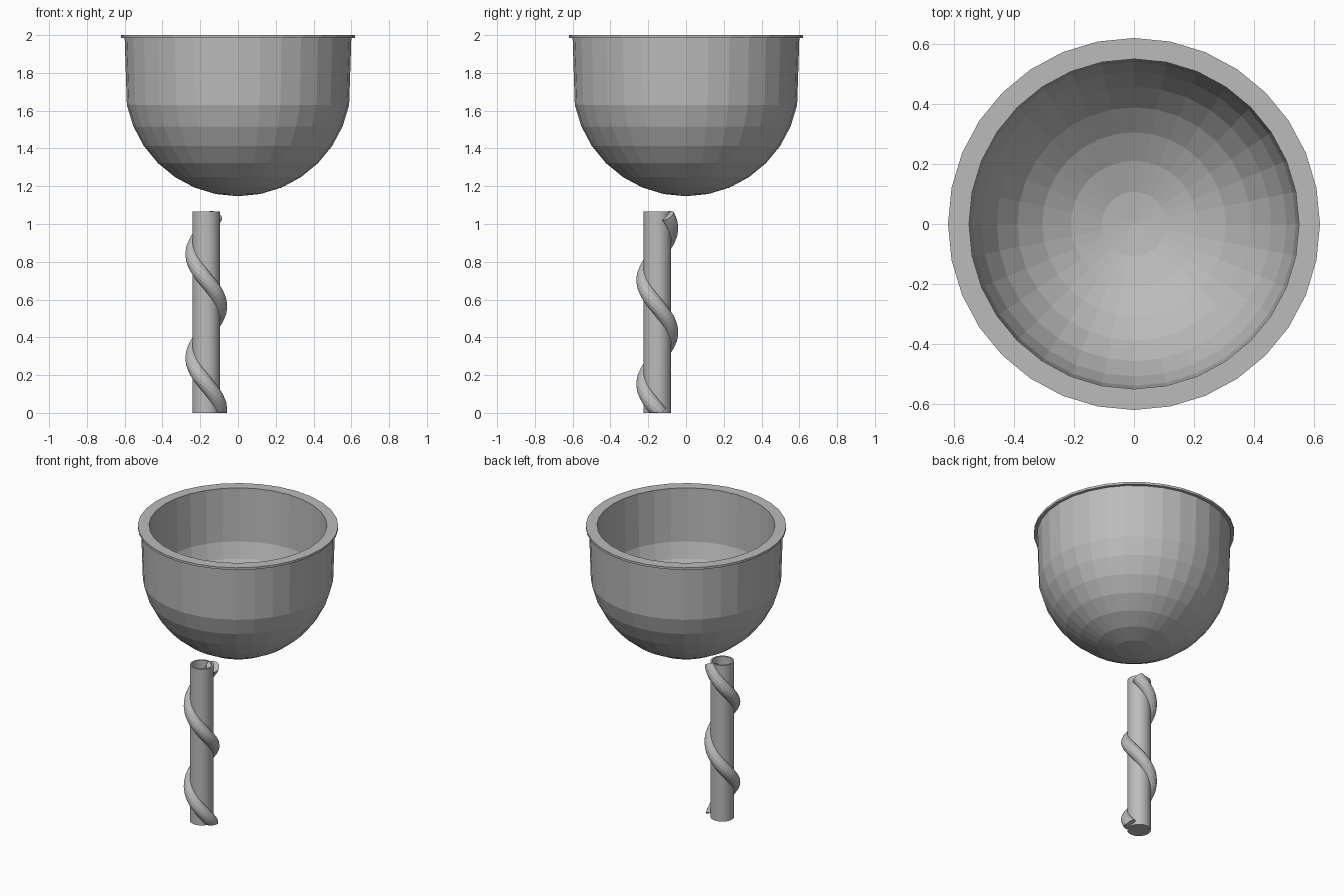
import bpy
from math import sin, cos, pi, radians
from mathutils import Vector

if "Cube" in bpy.data.objects:
    bpy.data.objects.remove(bpy.data.objects["Cube"])

grey = bpy.data.materials.new("light_grey")
grey.diffuse_color = (0.5, 0.5, 0.5, 1)
grey.use_nodes = True
grey.node_tree.nodes["Principled BSDF"].inputs["Base Color"].default_value = grey.diffuse_color


def make(name, verts, faces, smooth=False):
    mesh = bpy.data.meshes.new(name)
    mesh.from_pydata(verts, [], faces)
    mesh.validate()
    ob = bpy.data.objects.new(name, mesh)
    bpy.context.collection.objects.link(ob)
    mesh.materials.append(grey)
    if smooth:
        bpy.ops.object.select_all(action='DESELECT')
        ob.select_set(True)
        bpy.context.view_layer.objects.active = ob
        bpy.ops.object.shade_smooth_by_angle(angle=radians(35))
    return ob


def lathe(name, profile, sides, cx=0, cy=0, closed=False, smooth=False):
    """Spin an (r, z) profile; r = 0 becomes a single pole."""
    verts, rings, faces = [], [], []
    for r, z in profile:
        start = len(verts)
        if r == 0:
            verts.append((cx, cy, z))
            rings.append([start] * sides)
        else:
            verts += [(cx + r * cos(2 * pi * k / sides), cy + r * sin(2 * pi * k / sides), z)
                      for k in range(sides)]
            rings.append(list(range(start, start + sides)))
    pairs = list(zip(rings, rings[1:]))
    if closed:
        pairs.append((rings[-1], rings[0]))
    for a, b in pairs:
        for k in range(sides):
            n = (k + 1) % sides
            face = list(dict.fromkeys((a[k], a[n], b[n], b[k])))
            faces.append(face)
    return make(name, verts, faces, smooth)


# Bowl: round bottom whose last ring is stretched up to the rim, with an inner wall
def dome(radius, top):
    step = radians(11.25)
    return [(radius * sin(i * step), 1.747 - radius * cos(i * step)) for i in range(8)] + [(radius, top)]

outer = dome(0.6, 1.985)
inner = dome(0.55, 1.985)
lathe("bowl", outer + inner[::-1], 32)

# Thin flat rim
lathe("bowl_rim", [(0.55, 1.985), (0.62, 1.985), (0.62, 2.0), (0.55, 2.0)], 32, closed=True)

# Hollow post, closed at the bottom
PX, PY, TOP = -0.168, -0.152, 1.065
lathe("post", [(0, 0), (0.073, 0), (0.073, TOP), (0.062, TOP), (0.062, 0.02), (0, 0.02)],
      32, PX, PY, smooth=True)

# Coil winding round the post
R, r, PITCH, STEPS, SIDES = 0.07, 0.041, 0.55, 72, 14
verts, faces = [], []
for i in range(STEPS + 1):
    z = 0.0 + 1.045 * i / STEPS
    a = -2 * pi * (z - 0.565) / PITCH
    out = Vector((cos(a), sin(a), 0))
    tangent = Vector((R * sin(a), -R * cos(a), PITCH / (2 * pi))).normalized()
    up = tangent.cross(out)
    centre = Vector((PX, PY, z)) + out * R
    for k in range(SIDES):
        t = 2 * pi * k / SIDES
        p = centre + (out * cos(t) + up * sin(t)) * r
        p.z = min(max(p.z, 0), TOP + 0.004)
        verts.append(p)
for i in range(STEPS):
    for k in range(SIDES):
        n = (k + 1) % SIDES
        a, b = i * SIDES, (i + 1) * SIDES
        faces.append((a + k, a + n, b + n, b + k))
faces.append(tuple(range(SIDES))[::-1])
faces.append(tuple(range(STEPS * SIDES, (STEPS + 1) * SIDES)))
make("coil", verts, faces)

# Consistent outward normals
import bmesh
for ob in bpy.data.objects:
    bm = bmesh.new()
    bm.from_mesh(ob.data)
    bmesh.ops.recalc_face_normals(bm, faces=bm.faces)
    bm.to_mesh(ob.data)
    bm.free()
